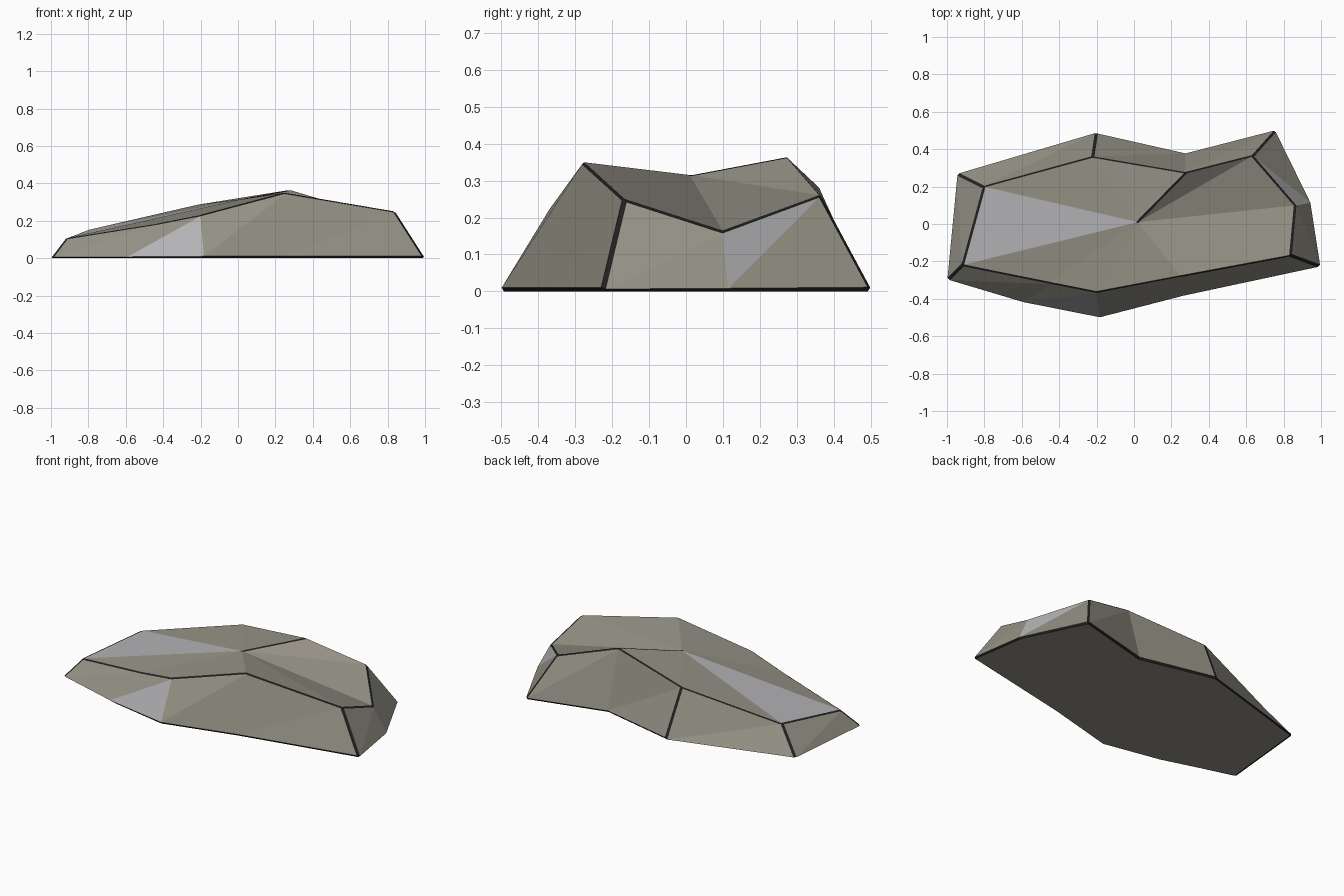
import bpy, bmesh, math

if "Cube" in bpy.data.objects:
    bpy.data.objects.remove(bpy.data.objects["Cube"])


def flat_colour(name, rgb):
    m = bpy.data.materials.new(name)
    m.diffuse_color = (*rgb, 1)
    m.use_nodes = True
    m.node_tree.nodes["Principled BSDF"].inputs["Base Color"].default_value = m.diffuse_color
    return m


# Matching outlines, anticlockwise from the front left corner
base = [(-1, -.30), (-.57, -.43), (-.19, -.505), (.25, -.39), (1, -.23),
        (.945, .13), (.76, .505), (.28, .38), (-.2, .49), (-.945, .27)]
rim = [(-.92, -.22, .105), (-.45, -.315, .18), (-.2, -.365, .23),
       (.25, -.28, .35), (.84, -.17, .25), (.865, .10, .163),
       (.635, .365, .26), (.28, .275, .365), (-.22, .36, .285),
       (-.805, .20, .15)]
n = len(base)

bm = bmesh.new()
low = [bm.verts.new((x, y, 0)) for x, y in base]
high = [bm.verts.new(p) for p in rim]
centre = bm.verts.new((.02, .01, .315))


def facet(verts, pale=False):
    bm.faces.new(verts).material_index = int(pale)


# Underside, sloping flanks and faceted crown
facet(low[::-1])
for i in range(n):
    j = (i + 1) % n
    facet((low[i], low[j], high[j]), pale=(i == 1))
    facet((low[i], high[j], high[i]), pale=(i == 5))
    facet((high[i], high[j], centre), pale=(i == n - 1))

mesh = bpy.data.meshes.new("rock")
bm.to_mesh(mesh)
bm.free()
mesh.materials.append(flat_colour("warm stone", (.30, .285, .235)))
mesh.materials.append(flat_colour("pale grey stone", (.45, .45, .46)))
mesh.materials.append(flat_colour("dark edge", (.015, .015, .015)))
rock = bpy.data.objects.new("rock", mesh)
bpy.context.collection.objects.link(rock)

# Dark narrow chamfers on the sharp edges
bevel = rock.modifiers.new("edge chamfer", 'BEVEL')
bevel.offset_type = 'WIDTH'
bevel.width = .013
bevel.segments = 1
bevel.limit_method = 'ANGLE'
bevel.angle_limit = math.radians(30)
bevel.material = 2
